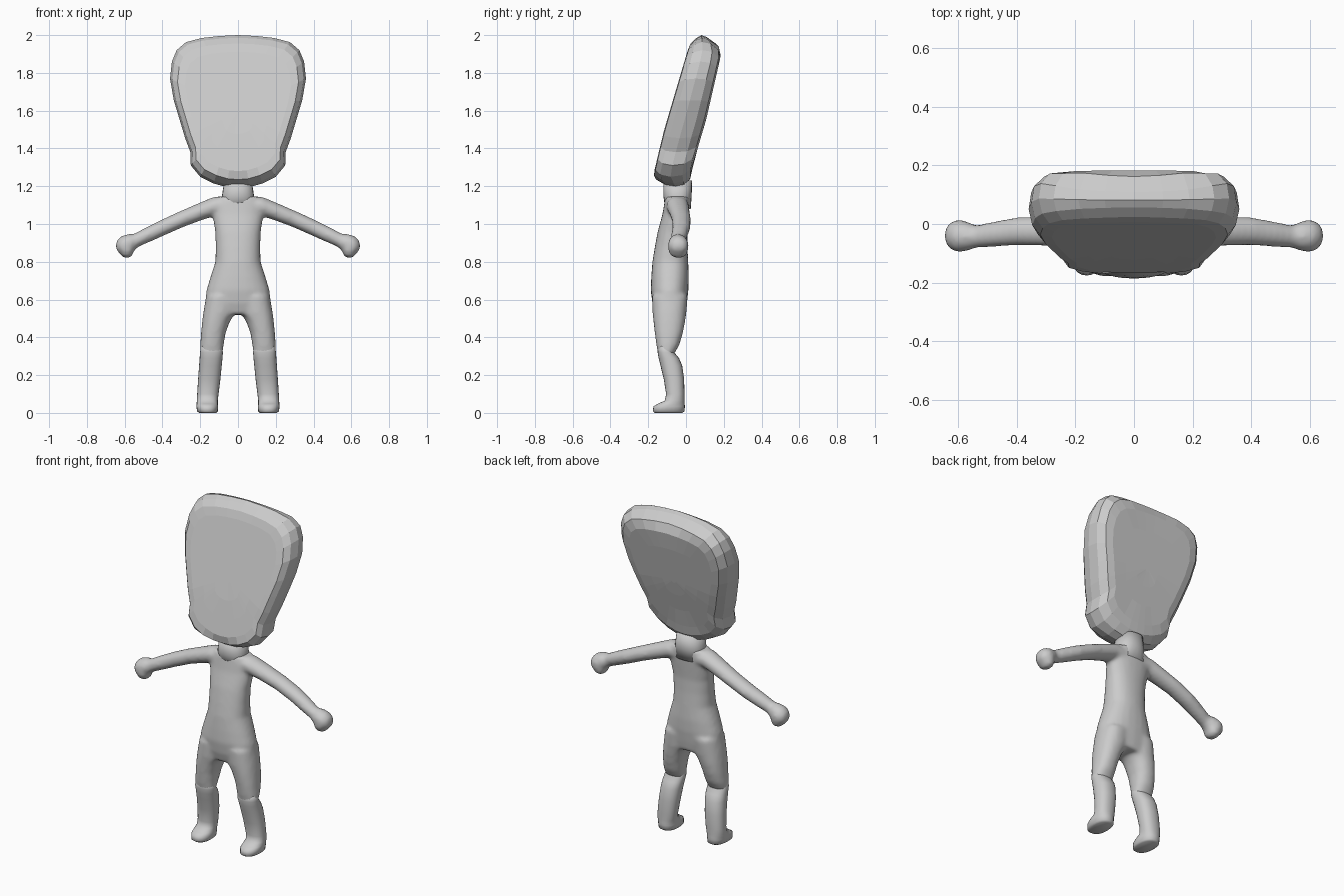
import bpy, bmesh, math
from mathutils import Vector

grey = bpy.data.materials.new("plain grey")
grey.diffuse_color = (0.6, 0.6, 0.6, 1)


def skin(name, rings, smooth=True):
    """Bridge closed rings of points into a capped solid."""
    bm = bmesh.new()
    rows = [[bm.verts.new(p) for p in r] for r in rings]
    n = len(rows[0])
    for a, b in zip(rows, rows[1:]):
        for i in range(n):
            j = (i + 1) % n
            bm.faces.new((a[i], a[j], b[j], b[i]))
    bm.faces.new(rows[0][::-1])
    bm.faces.new(rows[-1])
    bmesh.ops.recalc_face_normals(bm, faces=bm.faces)
    me = bpy.data.meshes.new(name)
    bm.to_mesh(me)
    bm.free()
    me.materials.append(grey)
    for p in me.polygons:
        p.use_smooth = smooth
    ob = bpy.data.objects.new(name, me)
    bpy.context.collection.objects.link(ob)
    return ob


def oval(c, u, v, n=24, e=0.88):
    """Slightly squared oval around c spanned by u and v."""
    pts = []
    for i in range(n):
        a = 2 * math.pi * i / n
        ca, sa = math.cos(a), math.sin(a)
        pts.append(Vector(c) + Vector(u) * math.copysign(abs(ca) ** e, ca)
                   + Vector(v) * math.copysign(abs(sa) ** e, sa))
    return pts


def column(name, levels, s=1):
    """Levels are (z, x min, x max, y front, y back)."""
    return skin(name, [oval((s * (a + b) / 2, (f + k) / 2, z), (s * (b - a) / 2, 0, 0),
                            (0, (k - f) / 2, 0)) for z, a, b, f, k in levels])


def limb(name, path, s):
    """Path entries are (x, z, y, radius in xz, radius in y)."""
    rings = []
    for i, (x, z, y, r, ry) in enumerate(path):
        p, q = path[max(i - 1, 0)], path[min(i + 1, len(path) - 1)]
        d = Vector((q[0] - p[0], 0, q[1] - p[1])).normalized()
        rings.append(oval((s * x, y, z), (-s * d.z * r, 0, d.x * r), (0, ry, 0), e=1))
    return skin(name, rings)


def lerp(table, z):
    if z <= table[0][0]:
        return table[0][1]
    for (a, p), (b, q) in zip(table, table[1:]):
        if z <= b:
            return p + (q - p) * (z - a) / (b - a)
    return table[-1][1]


# Head: tilted slab with a rounded rim
half = [(0.10, 1.995), (0.19, 1.985), (0.275, 1.963), (0.325, 1.92), (0.35, 1.86), (0.36, 1.77),
        (0.34, 1.655), (0.31, 1.555), (0.28, 1.455), (0.252, 1.38), (0.25, 1.31),
        (0.20, 1.25), (0.13, 1.215), (0.06, 1.195)]
outline = [(0, 2.0)] + half + [(0, 1.19)] + [(-x, z) for x, z in reversed(half)]
front = [(1.19, -0.12), (1.25, -0.175), (1.39, -0.142), (1.5, -0.115), (1.95, 0.018), (2.0, 0.05)]
back = [(1.19, 0.03), (1.31, 0.035), (1.55, 0.106), (1.88, 0.182), (1.94, 0.182), (2.0, 0.12)]
layers = [(0.05, 0), (0.3, 0), (0.55, 0), (0.78, 0), (0.89, 0.02), (0.965, 0.17), (1, 0.45),
          (0.975, 0.75), (0.88, 0.95), (0.75, 1), (0.5, 1), (0.25, 1), (0.05, 1)]
rings = []
for k, t in layers:
    ring = []
    for x, z in outline:
        zz = 1.6 + (z - 1.6) * k
        f, b = lerp(front, zz), lerp(back, zz)
        ring.append((x * k, f + (b - f) * t, zz))
    rings.append(ring)
skin("head", rings, smooth=False)

# Neck
column("neck", [(1.08, -0.09, 0.09, -0.11, 0.025), (1.15, -0.085, 0.085, -0.12, 0.03),
                (1.23, -0.072, 0.072, -0.12, 0.032)])

# Torso, thighs and arms, fused into one smooth body
parts = [column("body", [
    (0.52, -0.17, 0.17, -0.16, -0.005), (0.58, -0.175, 0.175, -0.178, 0.005),
    (0.65, -0.167, 0.167, -0.187, 0.013), (0.72, -0.146, 0.146, -0.184, 0.015),
    (0.80, -0.12, 0.12, -0.178, 0.012), (0.88, -0.118, 0.118, -0.165, 0.008),
    (0.96, -0.121, 0.121, -0.15, 0.007), (1.05, -0.135, 0.135, -0.125, 0.015),
    (1.11, -0.14, 0.14, -0.115, 0.02), (1.145, -0.11, 0.11, -0.11, 0.02)])]
thigh = [(0.30, 0.085, 0.197, -0.145, -0.07), (0.325, 0.08, 0.2, -0.15, -0.055),
         (0.36, 0.076, 0.2, -0.157, -0.035), (0.42, 0.066, 0.196, -0.165, -0.017),
         (0.48, 0.045, 0.19, -0.172, -0.005), (0.53, 0.015, 0.184, -0.177, 0.002),
         (0.62, 0.01, 0.168, -0.18, 0.01)]
arm = [(0.04, 1.095, -0.045, 0.045, 0.06), (0.12, 1.095, -0.045, 0.05, 0.06),
       (0.20, 1.065, -0.035, 0.045, 0.055), (0.30, 1.025, -0.025, 0.042, 0.05),
       (0.40, 0.98, -0.025, 0.041, 0.048), (0.48, 0.942, -0.035, 0.039, 0.043),
       (0.54, 0.913, -0.043, 0.036, 0.038), (0.565, 0.905, -0.042, 0.046, 0.048),
       (0.595, 0.888, -0.041, 0.053, 0.056), (0.62, 0.872, -0.04, 0.045, 0.05),
       (0.64, 0.862, -0.04, 0.02, 0.025)]
fist = [(0.822, 0.575, 0.605, -0.06, -0.02), (0.832, 0.56, 0.618, -0.08, 0.0),
        (0.86, 0.55, 0.632, -0.095, 0.012), (0.90, 0.56, 0.637, -0.095, 0.012),
        (0.925, 0.575, 0.62, -0.07, -0.01)]
for s in (1, -1):
    parts += [column("thigh", thigh, s), limb("arm", arm, s), column("fist", fist, s)]
bpy.ops.object.select_all(action='DESELECT')
for p in parts:
    p.select_set(True)
body = parts[0]
bpy.context.view_layer.objects.active = body
bpy.ops.object.join()
m = body.modifiers.new("fuse", 'REMESH')
m.mode = 'VOXEL'
m.voxel_size = 0.011
m.use_smooth_shade = True
m = body.modifiers.new("soften", 'SMOOTH')
m.factor = 0.5
m.iterations = 6

# Shins with feet, tucked under the knee crease
shin = [(0.0, 0.115, 0.205, -0.165, -0.02), (0.008, 0.107, 0.217, -0.176, -0.008),
        (0.035, 0.105, 0.22, -0.172, -0.006), (0.048, 0.107, 0.219, -0.15, -0.007),
        (0.065, 0.107, 0.218, -0.112, -0.008), (0.10, 0.103, 0.216, -0.105, -0.008),
        (0.18, 0.093, 0.211, -0.118, -0.01), (0.25, 0.086, 0.206, -0.135, -0.02),
        (0.29, 0.082, 0.203, -0.145, -0.037), (0.32, 0.08, 0.201, -0.15, -0.062),
        (0.36, 0.085, 0.195, -0.15, -0.07)]
for s, side in ((1, "left"), (-1, "right")):
    ob = column(side + "_shin_and_foot", shin, s)
